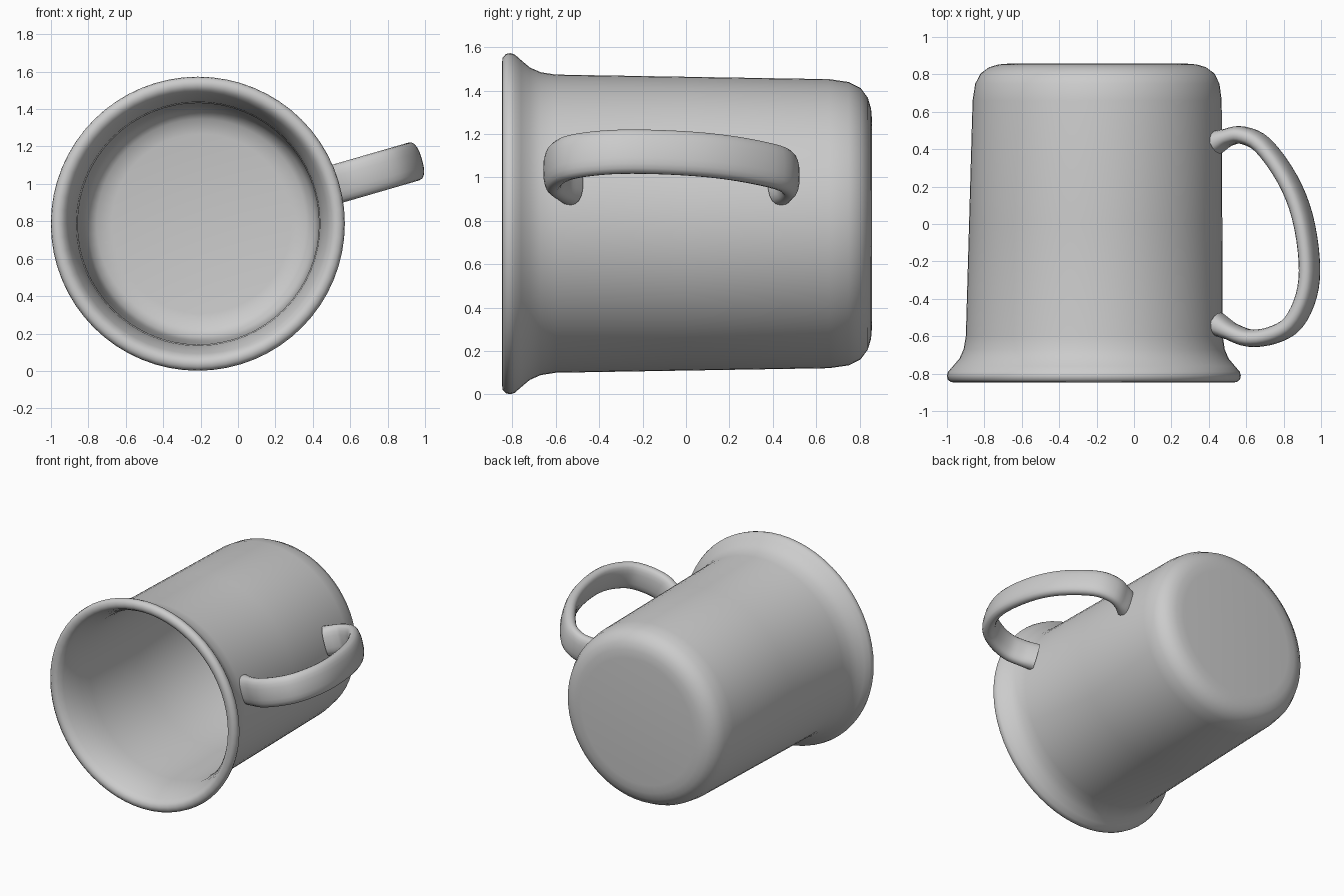
import bpy, bmesh, math
from mathutils import Vector

if "Cube" in bpy.data.objects:
    bpy.data.objects.remove(bpy.data.objects["Cube"])


def finish(bm, name, angle):
    bmesh.ops.recalc_face_normals(bm, faces=bm.faces)
    mesh = bpy.data.meshes.new(name)
    bm.to_mesh(mesh)
    bm.free()
    ob = bpy.data.objects.new(name, mesh)
    bpy.context.collection.objects.link(ob)
    bpy.ops.object.select_all(action='DESELECT')
    bpy.context.view_layer.objects.active = ob
    ob.select_set(True)
    bpy.ops.object.shade_smooth_by_angle(angle=math.radians(angle))
    return ob


def skin(bm, rings):
    # bridge consecutive rings of vertices and cap both ends
    loops = [[bm.verts.new(p) for p in ring] for ring in rings]
    n = len(loops[0])
    for a, b in zip(loops, loops[1:]):
        for i in range(n):
            j = (i + 1) % n
            bm.faces.new((a[i], a[j], b[j], b[i]))
    bm.faces.new(loops[0])
    bm.faces.new(loops[-1])


def smooth_path(pts, steps):
    # Catmull-Rom curve through the points
    p = [2 * pts[0] - pts[1]] + pts + [2 * pts[-1] - pts[-2]]
    out = []
    for a, b, c, d in zip(p, p[1:], p[2:], p[3:]):
        for k in range(steps):
            t = k / steps
            out.append(0.5 * (2 * b + (c - a) * t + (2 * a - 5 * b + 4 * c - d) * t**2
                              + (3 * b - a - 3 * c + d) * t**3))
    return out + [pts[-1]]


# Cup lying on its side: (y, radius) from outer base, round the lip, to inner floor
profile = [(0.858, 0.47), (0.853, 0.53), (0.838, 0.58), (0.805, 0.625), (0.75, 0.653),
           (0.66, 0.666), (0.0, 0.677), (-0.60, 0.687), (-0.67, 0.698), (-0.72, 0.72),
           (-0.76, 0.754), (-0.79, 0.78), (-0.81, 0.786), (-0.83, 0.782), (-0.845, 0.765),
           (-0.848, 0.74), (-0.835, 0.715), (-0.80, 0.695), (-0.74, 0.672), (-0.66, 0.652),
           (-0.56, 0.645), (0.0, 0.637), (0.66, 0.625), (0.74, 0.605), (0.78, 0.56),
           (0.795, 0.48)]
SIDES = 64
rings = []
for y, r in profile:
    cx = -0.205 + 0.012 * y
    ring = []
    for i in range(SIDES):
        a = math.tau * i / SIDES
        ring.append((cx + r * math.cos(a), y, 0.787 + r * math.sin(a)))
    rings.append(ring)
bm = bmesh.new()
skin(bm, rings)
finish(bm, "mug_body", 45)

# Handle: strap with a rounded section, swept in a plane tilted about the cup axis
tilt = math.radians(16.2)
out_dir = Vector((math.cos(tilt), 0, math.sin(tilt)))
side_dir = Vector((-math.sin(tilt), 0, math.cos(tilt)))
centre = Vector((-0.205, 0, 0.787))
path = [(0.435, 0.435), (0.50, 0.463), (0.58, 0.475), (0.69, 0.42), (0.82, 0.24),
        (0.90, 0.04), (0.937, -0.20), (0.922, -0.38), (0.85, -0.53), (0.74, -0.595),
        (0.62, -0.61), (0.52, -0.575), (0.435, -0.53)]
pts = [centre + out_dir * ((x + 0.205) / math.cos(tilt)) + Vector((0, y, 0)) for x, y in path]
pts = smooth_path(pts, 4)
rings = []
for i, p in enumerate(pts):
    tangent = (pts[min(i + 1, len(pts) - 1)] - pts[max(i - 1, 0)]).normalized()
    normal = tangent.cross(side_dir)
    flare = 1 + 0.35 * max(0, 1 - min(i, len(pts) - 1 - i) / 4)
    ring = []
    for k in range(20):
        c, s = math.cos(math.tau * k / 20), math.sin(math.tau * k / 20)
        w = 0.105 * math.copysign(abs(c) ** 0.8, c)
        t = 0.047 * flare * math.copysign(abs(s) ** 0.8, s)
        ring.append(p + side_dir * w + normal * t)
    rings.append(ring)
bm = bmesh.new()
skin(bm, rings)
finish(bm, "handle", 50)
